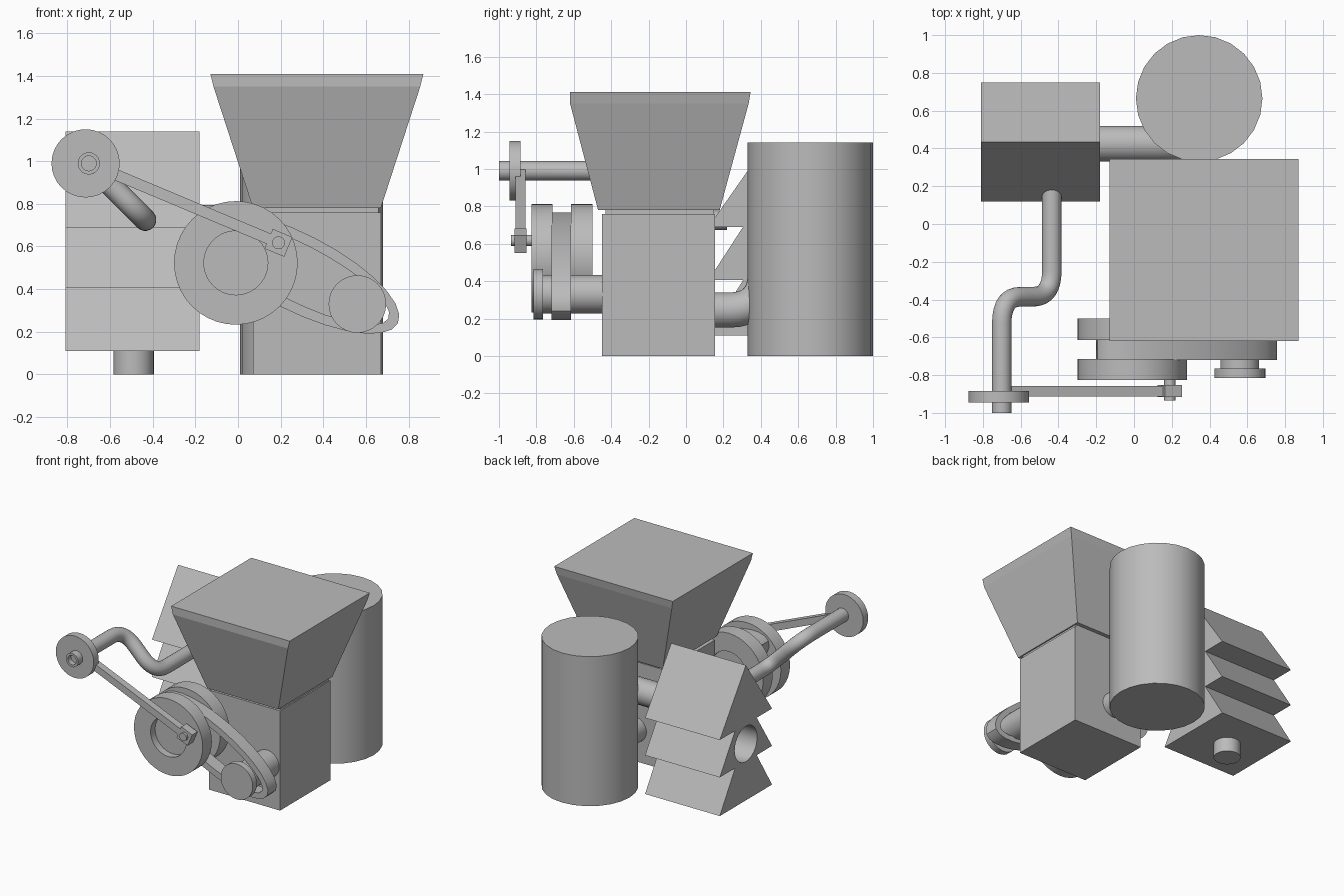
import bpy, bmesh, math
from mathutils import Vector

old = bpy.data.objects.get("Cube")
if old:
    bpy.data.objects.remove(old, do_unlink=True)

grey = bpy.data.materials.new("plain_grey")
grey.use_nodes = True
COLOUR = (0.5, 0.5, 0.5, 1)
grey.diffuse_color = COLOUR
grey.node_tree.nodes["Principled BSDF"].inputs["Base Color"].default_value = COLOUR


def finish(name, bm, smooth=False):
    bmesh.ops.recalc_face_normals(bm, faces=bm.faces)
    mesh = bpy.data.meshes.new(name)
    bm.to_mesh(mesh)
    bm.free()
    mesh.materials.append(grey)
    ob = bpy.data.objects.new(name, mesh)
    bpy.context.collection.objects.link(ob)
    if smooth:
        bpy.ops.object.select_all(action='DESELECT')
        ob.select_set(True)
        bpy.context.view_layer.objects.active = ob
        bpy.ops.object.shade_smooth_by_angle(angle=math.radians(35))
    return ob


def loft(name, sections, closed=False, smooth=False):
    """Skin equal-length point loops; cap the ends unless closed."""
    bm = bmesh.new()
    loops = [[bm.verts.new(p) for p in s] for s in sections]
    pairs = list(zip(loops, loops[1:]))
    if closed:
        pairs.append((loops[-1], loops[0]))
    else:
        bm.faces.new(loops[0])
        bm.faces.new(loops[-1])
    for a, b in pairs:
        for i in range(len(a)):
            j = (i + 1) % len(a)
            bm.faces.new((a[i], a[j], b[j], b[i]))
    return finish(name, bm, smooth)


def rect(x0, x1, y0, y1, z):
    return [(x0, y0, z), (x1, y0, z), (x1, y1, z), (x0, y1, z)]


def box(name, x, y, z):
    return loft(name, [rect(*x, *y, h) for h in z])


def lathe(name, axis, centre, profile, n=32, closed=False):
    """Turn (radius, position) pairs around a line along the given axis."""
    def circle(r, h):
        pts = []
        for i in range(n):
            t = 2 * math.pi * i / n
            u, v = r * math.cos(t) + centre[0], r * math.sin(t) + centre[1]
            pts.append({'X': (h, u, v), 'Y': (u, h, v), 'Z': (u, v, h)}[axis])
        return pts
    return loft(name, [circle(r, h) for r, h in profile], closed, True)


def rod(name, axis, centre, r, a, b, n=32):
    return lathe(name, axis, centre, [(r, a), (r, b)], n)


def pipe(name, points, radius, bend):
    """Round bar along a path whose corners are rounded off."""
    pts = [Vector(p) for p in points]
    path = [pts[0]]
    for a, p, b in zip(pts, pts[1:], pts[2:]):
        s, e = p + (a - p).normalized() * bend, p + (b - p).normalized() * bend
        for i in range(9):
            t = i / 8
            path.append(s * (1 - t) ** 2 + p * 2 * t * (1 - t) + e * t * t)
    path.append(pts[-1])
    sections, side = [], None
    for i, p in enumerate(path):
        d = (path[min(i + 1, len(path) - 1)] - path[max(i - 1, 0)]).normalized()
        side = d.orthogonal() if side is None else side - d * side.dot(d)
        side.normalize()
        up = d.cross(side)
        sections.append([p + (side * math.cos(k * math.pi / 10)
                              + up * math.sin(k * math.pi / 10)) * radius
                         for k in range(20)])
    return loft(name, sections, smooth=True)


# Engine body and feed hopper
box("engine_block", (0.07, 0.67), (-0.45, 0.155), (0, 0.76))
box("hopper_neck", (0.12, 0.66), (-0.43, 0.15), (0.75, 0.79))
loft("hopper", [rect(0.07, 0.67, -0.47, 0.18, 0.78),
                rect(-0.115, 0.855, -0.62, 0.335, 1.35),
                rect(-0.13, 0.87, -0.62, 0.345, 1.41)])

# Upright tank
rod("tank", 'Z', (0.345, 0.665), 0.335, 0, 1.14, 24)

# Stack of three overlapping gable shapes, with a round opening in one end
half = [(0.315, 0.11), (0.13, 0.405), (0.315, 0.405), (0.13, 0.69), (0.315, 0.69)]
outline = ([(0.435 - w, z) for w, z in half] + [(0.435, 1.14)]
           + [(0.435 + w, z) for w, z in reversed(half)])
stack = loft("finned_stack", [[(x, y, z) for y, z in outline] for x in (-0.81, -0.18)])
cutter = rod("opening_cutter", 'X', (0.435, 0.54), 0.135, -0.9, -0.4)
cutter.hide_render = True
cutter.hide_viewport = True
cut = stack.modifiers.new("opening", 'BOOLEAN')
cut.operation = 'DIFFERENCE'
cut.object = cutter
rod("stack_foot", 'Z', (-0.49, 0.435), 0.095, 0, 0.13)

# Pipe from the block, up behind the tank wall and across to the stack
pipe("transfer_pipe", [(0.32, 0.1, 0.245), (0.32, 0.425, 0.245),
                       (0.32, 0.425, 0.7), (-0.25, 0.425, 0.7)], 0.095, 0.2)

# Cranked bar with hollow tip and disc
pipe("crank_bar", [(-0.435, 0.22, 0.725), (-0.435, -0.385, 0.725),
                   (-0.7, -0.385, 0.99), (-0.7, -0.96, 0.99)], 0.052, 0.14)
lathe("crank_tip", 'Y', (-0.7, 0.99),
      [(0.052, -1), (0.052, -0.94), (0.035, -0.94), (0.035, -1)], closed=True)
rod("crank_disc", 'Y', (-0.715, 0.99), 0.16, -0.945, -0.885)

# Connecting arm with a square end and a bolt
start, end = Vector((-0.7, 0, 0.99)), Vector((0.19, 0, 0.617))
along = (end - start).normalized()
across = Vector((-along.z, 0, along.x))


def bar(name, a, b, width, y0, y1):
    corners = [a + across * width, b + across * width,
               b - across * width, a - across * width]
    return loft(name, [[p + Vector((0, y, 0)) for p in corners] for y in (y0, y1)])


bar("connecting_arm", start, end, 0.026, -0.912, -0.858)
bar("arm_end", end - along * 0.05, end + along * 0.05, 0.05, -0.917, -0.853)
rod("arm_bolt", 'Y', (0.19, 0.617), 0.03, -0.935, -0.8)

# Pair of flywheels on a hub
HUB = (-0.01, 0.523)
for name, y0, y1 in (("front_flywheel", -0.825, -0.715), ("rear_flywheel", -0.615, -0.5)):
    lathe(name, 'Y', HUB, [(0.29, y0), (0.29, y1), (0.15, y1), (0.15, y0)], 40, True)
rod("flywheel_hub", 'Y', HUB, 0.151, -0.77, -0.51)

# Drive belt: a tilted oval band
tilt = math.radians(-27)


def oval(a, b, y):
    pts = []
    for i in range(28):
        t = 2 * math.pi * i / 28
        u, v = a * math.cos(t), b * math.sin(t)
        pts.append((0.278 + u * math.cos(tilt) - v * math.sin(tilt), y,
                    0.48 + u * math.sin(tilt) + v * math.cos(tilt)))
    return pts


loft("drive_belt", [oval(0.53, 0.18, -0.72), oval(0.53, 0.18, -0.615),
                    oval(0.48, 0.132, -0.615), oval(0.48, 0.132, -0.72)], True, True)

# Small pulley and its shaft
rod("pulley_shaft", 'Y', (0.56, 0.33), 0.103, -0.79, -0.43)
rod("pulley_cap", 'Y', (0.56, 0.33), 0.135, -0.815, -0.765)
